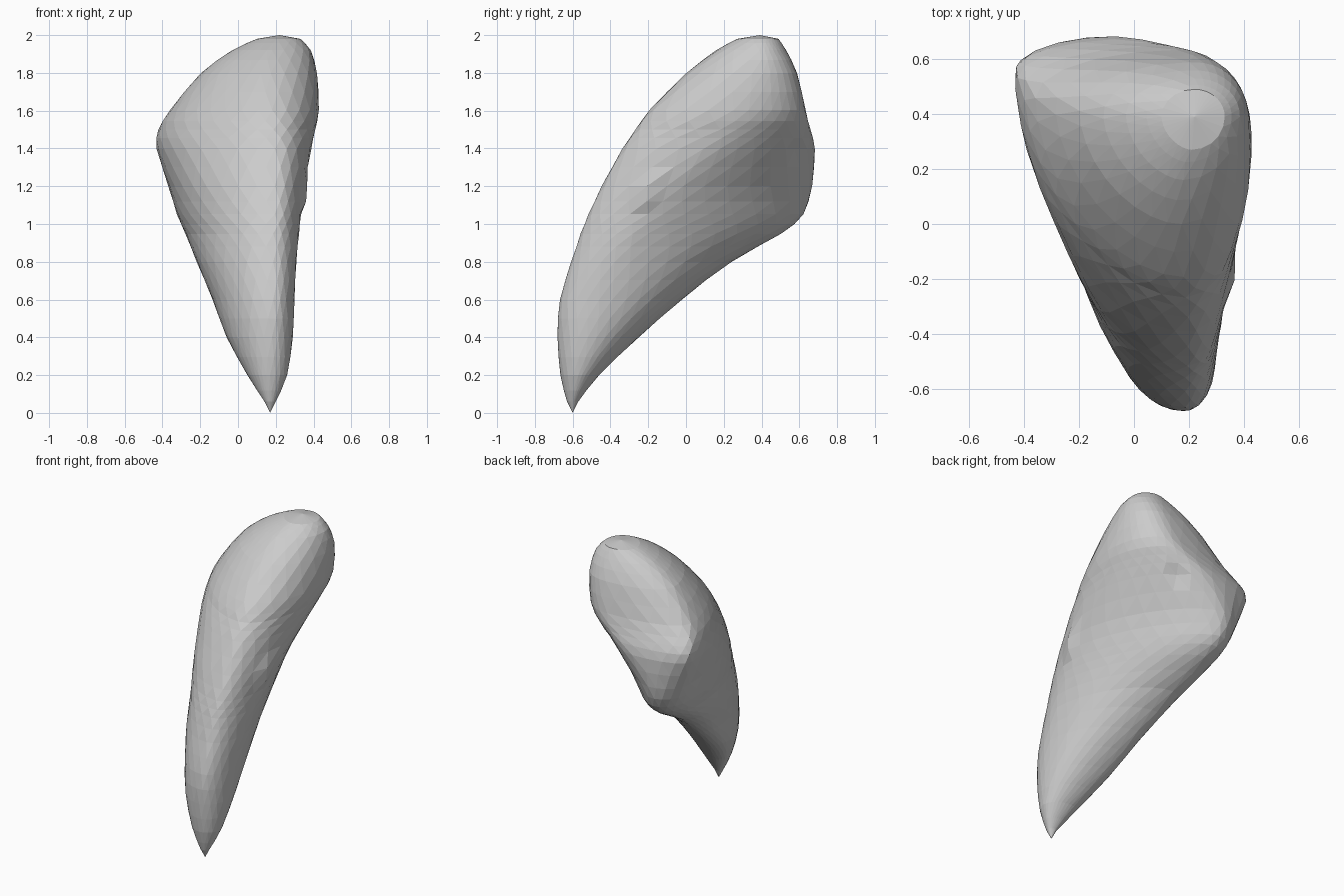
import bpy, bmesh, math
from mathutils import Vector

if "Cube" in bpy.data.objects:
    bpy.data.objects.remove(bpy.data.objects["Cube"])

# Points per quarter: back right, back left, front left, front right
QUARTERS = (9, 5, 9, 5)
# Horizontal slices: z, x min, x max, y min, y max, then where each extreme lies:
# y of leftmost, x of frontmost, y of rightmost, x of backmost; back right flatness
SLICES = [
    (0.06, 0.14, 0.20, -0.63, -0.57, -0.60, 0.17, -0.60, 0.16, 1.0),
    (0.20, 0.05, 0.26, -0.665, -0.46, -0.52, 0.17, -0.57, 0.12, 1.0),
    (0.40, -0.06, 0.29, -0.68, -0.25, -0.35, 0.18, -0.52, 0.02, 1.0),
    (0.60, -0.135, 0.30, -0.67, -0.02, -0.15, 0.19, -0.46, -0.05, 1.05),
    (0.80, -0.22, 0.31, -0.61, 0.24, 0.07, 0.19, -0.38, -0.12, 1.15),
    (0.95, -0.28, 0.325, -0.56, 0.51, 0.32, 0.19, -0.28, -0.16, 1.33),
    (1.05, -0.325, 0.335, -0.52, 0.625, 0.42, 0.20, -0.20, -0.18, 1.37),
    (1.20, -0.37, 0.355, -0.45, 0.67, 0.50, 0.20, -0.10, -0.18, 1.28),
    (1.40, -0.435, 0.39, -0.34, 0.685, 0.56, 0.20, 0.10, -0.06, 1.13),
    (1.50, -0.425, 0.41, -0.27, 0.66, 0.54, 0.19, 0.19, 0.06, 1.03),
    (1.60, -0.365, 0.43, -0.20, 0.635, 0.46, 0.18, 0.26, 0.17, 0.94),
    (1.80, -0.20, 0.42, 0.0, 0.59, 0.41, 0.17, 0.36, 0.21, 0.88),
    (1.92, -0.03, 0.385, 0.16, 0.53, 0.40, 0.18, 0.39, 0.22, 0.95),
    (1.98, 0.10, 0.33, 0.27, 0.49, 0.39, 0.21, 0.39, 0.22, 1.0),
]


def between(i, t):
    """Smooth in-between slice."""
    p = [SLICES[min(max(i + k, 0), len(SLICES) - 1)] for k in (-1, 0, 1, 2)]
    return [0.5 * (2 * b + (c - a) * t + (2 * a - 5 * b + 4 * c - d) * t * t
                   + (3 * b - a - 3 * c + d) * t ** 3) for a, b, c, d in zip(*p)]


def oval(bm, s, phase):
    """One ring: four curved quarters joining the extreme points."""
    z, x0, x1, y0, y1, yl, xf, yr, xb, power = s
    front_left = 0.98 + 0.17 * min(max((z - 1.2) / 0.4, 0), 1)
    quarters = (((xb, yr), (x1, yr), (xb, y1), power),
                ((xb, yl), (xb, y1), (x0, yl), 1.0),
                ((xf, yl), (x0, yl), (xf, y0), front_left),
                ((xf, yr), (xf, y0), (x1, yr), 1.0))
    ring = []
    for count, (mid, start, end, p) in zip(QUARTERS, quarters):
        m, a, b = Vector(mid), Vector(start), Vector(end)
        for k in range(count):
            t = math.pi / 2 * (k + phase) / count
            q = m + (a - m) * math.cos(t) ** p + (b - m) * math.sin(t) ** p
            ring.append(bm.verts.new((q.x, q.y, z)))
    return ring


# Tapered, flattened organ-like body
bm = bmesh.new()
slices = []
for i in range(len(SLICES) - 1):
    slices += [SLICES[i], between(i, 0.5)]
slices.append(SLICES[-1])
rings = [oval(bm, s, 0.5 * (n % 2)) for n, s in enumerate(slices)]
SIDES = sum(QUARTERS)
for n, (a, b) in enumerate(zip(rings, rings[1:])):
    for k in range(SIDES):
        j = (k + 1) % SIDES
        if n % 2 == 0:
            bm.faces.new((a[k], a[j], b[k]))
            bm.faces.new((a[j], b[j], b[k]))
        else:
            bm.faces.new((a[k], a[j], b[j]))
            bm.faces.new((a[k], b[j], b[k]))

# Pointed foot and rounded crown
for ring, tip in ((rings[0], (0.17, -0.60, 0)), (rings[-1], (0.22, 0.39, 2.0))):
    v = bm.verts.new(tip)
    for k in range(SIDES):
        bm.faces.new((ring[k], ring[(k + 1) % SIDES], v))

# Even out the ridges between slices
bmesh.ops.smooth_vert(bm, verts=[v for v in bm.verts if 0.5 < v.co.z < 1.9],
                      factor=0.3, use_axis_x=True, use_axis_y=True, use_axis_z=True)

# Small nub on the right edge and shallow pucker at the back
for spot, push, radius in (
        ((0.345, -0.20, 1.16), (0.03, 0, 0), 0.07),
        ((0.14, 0.60, 1.40), (-0.01, -0.02, 0), 0.07)):
    for v in bm.verts:
        d = (v.co - Vector(spot)).length / radius
        if d < 1:
            v.co += Vector(push) * (1 - d * d)

bmesh.ops.recalc_face_normals(bm, faces=bm.faces)
mesh = bpy.data.meshes.new("organ_body")
bm.to_mesh(mesh)
bm.free()
bpy.context.collection.objects.link(bpy.data.objects.new("organ_body", mesh))
